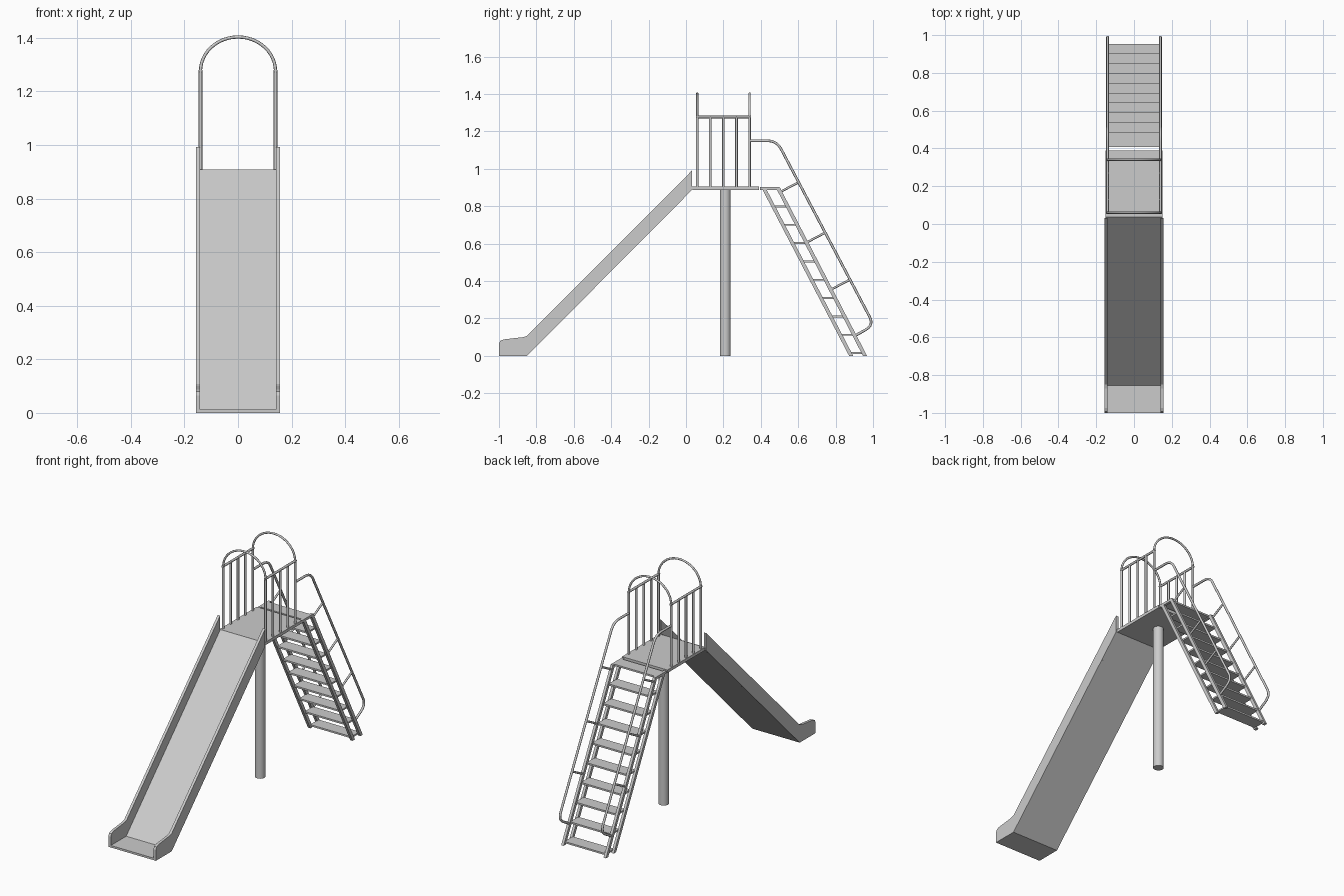
import bpy
from math import cos, sin, pi
from mathutils import Vector

if "Cube" in bpy.data.objects:
    bpy.data.objects.remove(bpy.data.objects["Cube"])


def prism(name, profile, x0, x1):
    """Extrude a (y, z) outline from x0 to x1."""
    n = len(profile)
    verts = [(x, y, z) for x in (x0, x1) for y, z in profile]
    faces = [tuple(range(n)), tuple(reversed(range(n, 2 * n)))]
    faces += [(i, i + n, (i + 1) % n + n, (i + 1) % n) for i in range(n)]
    me = bpy.data.meshes.new(name)
    me.from_pydata(verts, [], faces)
    ob = bpy.data.objects.new(name, me)
    bpy.context.collection.objects.link(ob)
    import bmesh
    bm = bmesh.new()
    bm.from_mesh(me)
    bmesh.ops.recalc_face_normals(bm, faces=bm.faces)
    bm.to_mesh(me)
    bm.free()
    return ob


def box(name, x0, x1, y0, y1, z0, z1):
    return prism(name, [(y0, z0), (y1, z0), (y1, z1), (y0, z1)], x0, x1)


def tube(name, points, r=0.007):
    """Round bar following a path of points."""
    cu = bpy.data.curves.new(name, 'CURVE')
    cu.dimensions = '3D'
    cu.bevel_depth = r
    cu.bevel_resolution = 2
    cu.use_fill_caps = True
    sp = cu.splines.new('POLY')
    sp.points.add(len(points) - 1)
    for p, c in zip(sp.points, points):
        p.co = (*c, 1)
    ob = bpy.data.objects.new(name, cu)
    bpy.context.collection.objects.link(ob)
    return ob


def rounded(points, r, steps=6):
    """Round the inner corners of a path."""
    pts = [Vector(p) for p in points]
    out = [pts[0]]
    for a, b, c in zip(pts, pts[1:], pts[2:]):
        p = b + (a - b).normalized() * r
        q = b + (c - b).normalized() * r
        for i in range(steps + 1):
            t = i / steps
            out.append(p * (1 - t) ** 2 + b * 2 * t * (1 - t) + q * t * t)
    return out + [pts[-1]]


# slide bed and side panels
prism("slide_bed", [(0.04, 0.895), (-0.85, 0.0), (-1.0, 0.0), (-1.0, 0.012),
                    (-0.855, 0.012), (0.035, 0.908)], -0.15, 0.15)
side = [(0.033, 0.992), (0.033, 0.888), (-0.85, 0), (-1, 0), (-1, 0.065),
        (-0.993, 0.08), (-0.975, 0.088), (-0.87, 0.1), (-0.85, 0.107)]
for s, label in ((-1, "left"), (1, "right")):
    prism("slide_side_" + label, side, s * 0.141, s * 0.157)

# platform and pole
box("platform", -0.15, 0.15, 0.035, 0.39, 0.888, 0.906)
bpy.ops.mesh.primitive_cylinder_add(vertices=32, radius=0.029, depth=0.89,
                                    location=(0, 0.21, 0.445))
bpy.context.object.name = "support_pole"
bpy.ops.object.shade_smooth_by_angle()

# platform railings, ladder stringers and handrails on both sides
for s, label in ((-1, "left"), (1, "right")):
    x = s * 0.14
    for i in range(5):
        y = 0.06 + 0.07 * i
        tube(f"rail_post_{label}_{i}", [(x, y, 0.9), (x, y, 1.28)])
    tube("top_rail_" + label, [(x, 0.053, 1.277), (x, 0.347, 1.277)])
    for y_top, y_foot, pos in ((0.403, 0.88, "inner"), (0.48, 0.954, "outer")):
        prism(f"stringer_{pos}_{label}",
              [(y_top, 0.9), (y_top + 0.022, 0.9), (y_foot + 0.014, 0), (y_foot - 0.008, 0)],
              s * 0.132, s * 0.148)
    box("stringer_cap_" + label, s * 0.132, s * 0.148, 0.395, 0.5, 0.887, 0.902)
    path = [(x, 0.34, 1.15), (x, 0.485, 1.15), (x, 1.005, 0.165), (x, 0.905, 0.108)]
    tube("handrail_" + label, rounded(path, 0.05))
    for i, (y, z) in enumerate(((0.505, 0.877), (0.648, 0.608), (0.782, 0.358))):
        tube(f"handrail_bracket_{label}_{i}", [(x, y, z), (x, y + 0.095, z + 0.05)], 0.006)

# arches over both platform openings
for y, label in ((0.06, "front"), (0.34, "back")):
    tube("arch_" + label, [(0.14 * cos(pi * i / 24), y, 1.275 + 0.128 * sin(pi * i / 24))
                           for i in range(25)], 0.006)

# ladder treads
for i in range(10):
    z = 0.015 + 0.098 * i
    y = 0.884 - z * 0.53
    box(f"tread_{i}", -0.136, 0.136, y, y + 0.078, z - 0.005, z + 0.005)
